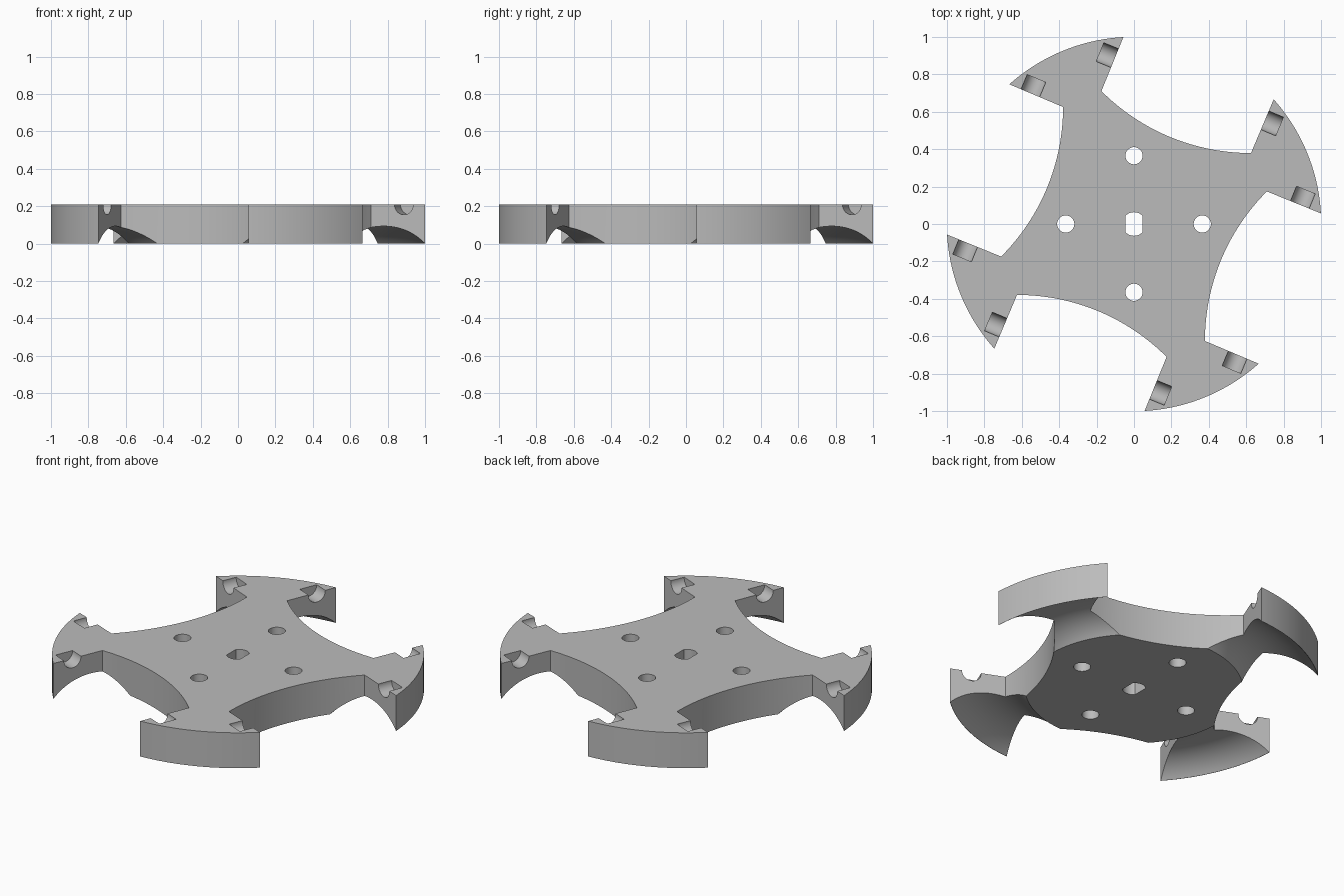
import bpy
import bmesh
from math import radians, sin, cos, atan2, hypot
from mathutils import Vector, Matrix

HEIGHT = 0.21
RIM = 1.001          # radius of the outer arcs
TIP = (0.945, 0.33)  # lobe tip: along the arm, across the arm
NECK = (0.723, 0.111)  # inner corner of the lobe

cube = bpy.data.objects.get("Cube")
if cube:
    bpy.data.objects.remove(cube)

grey = bpy.data.materials.new("plain grey")
grey.use_nodes = True
grey.diffuse_color = (0.5, 0.5, 0.5, 1)
grey.node_tree.nodes["Principled BSDF"].inputs["Base Color"].default_value = (0.5, 0.5, 0.5, 1)


def arc(centre, radius, start, end, steps):
    return [centre + radius * Vector((cos(start + (end - start) * i / steps),
                                      sin(start + (end - start) * i / steps)))
            for i in range(steps + 1)]


def turned(point, angle):
    return Matrix.Rotation(angle, 2) @ Vector(point)


def prism(name, outline, low, high):
    bm = bmesh.new()
    face = bm.faces.new([bm.verts.new((p.x, p.y, low)) for p in outline])
    top = bmesh.ops.extrude_face_region(bm, geom=[face])["geom"]
    verts = [v for v in top if isinstance(v, bmesh.types.BMVert)]
    bmesh.ops.translate(bm, verts=verts, vec=(0, 0, high - low))
    bmesh.ops.recalc_face_normals(bm, faces=bm.faces[:])
    mesh = bpy.data.meshes.new(name)
    bm.to_mesh(mesh)
    bm.free()
    obj = bpy.data.objects.new(name, mesh)
    bpy.context.collection.objects.link(obj)
    return obj


def cut(target, cutter):
    cutter.hide_render = True
    mod = target.modifiers.new("cut", "BOOLEAN")
    mod.operation = "DIFFERENCE"
    mod.solver = "EXACT"
    mod.object = cutter
    bpy.context.view_layer.objects.active = target
    bpy.ops.object.modifier_apply(modifier=mod.name)
    bpy.data.objects.remove(cutter)


# Plate outline: a flared lobe then a concave side, four times around
half = atan2(TIP[1], TIP[0])
arms = [radians(22.5 + 90 * i) for i in range(4)]
outline = []
for a in arms:
    outline.append(turned((NECK[0], -NECK[1]), a))
    outline += arc(Vector((0, 0)), RIM, a - half, a + half, 32)
    start = turned(NECK, a)
    end = turned((NECK[0], -NECK[1]), a + radians(90))
    middle = (start + end) / 2
    radius = (start - end).length / 2 / sin(radians(22.5))
    centre = middle + middle.normalized() * radius * cos(radians(22.5))
    toward = a + radians(45) + radians(180)
    side = arc(centre, radius, toward + radians(22.5), toward - radians(22.5), 32)
    if (side[0] - start).length > (side[-1] - start).length:
        side.reverse()
    outline += [start] + side[1:-1]
plate = prism("rotor_plate", outline, 0, HEIGHT)

# Rounded groove hollowing the underside of the lobes
bpy.ops.mesh.primitive_torus_add(major_radius=0.793, minor_radius=0.277,
                                 major_segments=160, minor_segments=96,
                                 location=(0, 0, -0.184))
cut(plate, bpy.context.object)

# Half-round notches in the top, opening on both flanks of each lobe
for a in arms:
    for s in (-1, 1):
        neck, tip = Vector((NECK[0], s * NECK[1])), Vector((TIP[0], s * TIP[1]))
        flank = (tip - neck).normalized()
        inward = Vector((flank.y, -flank.x)) * s
        spot = turned(neck.lerp(tip, 0.61) + inward * 0.0175, a)
        axis = turned(inward, a)
        bpy.ops.mesh.primitive_cylinder_add(
            vertices=48, radius=0.054, depth=0.135,
            location=(spot.x, spot.y, HEIGHT - 0.002),
            rotation=(0, radians(90), atan2(axis.y, axis.x)))
        cut(plate, bpy.context.object)

# Four mounting holes
for i in range(4):
    spot = turned((0.365, 0), radians(90 * i))
    bpy.ops.mesh.primitive_cylinder_add(vertices=40, radius=0.046, depth=1,
                                        location=(spot.x, spot.y, 0))
    cut(plate, bpy.context.object)

# Shaft hole with two flat sides
flat = radians(45)
shaft = (arc(Vector((0, 0)), 0.063, flat, radians(180) - flat, 16)
         + arc(Vector((0, 0)), 0.063, radians(180) + flat, radians(360) - flat, 16))
cut(plate, prism("shaft_hole", shaft, -0.5, 0.5))

# Finish
plate.data.materials.clear()
plate.data.materials.append(grey)
for face in plate.data.polygons:
    face.material_index = 0
bpy.ops.object.select_all(action="DESELECT")
plate.select_set(True)
bpy.context.view_layer.objects.active = plate
bpy.ops.object.shade_smooth_by_angle(angle=radians(20))
